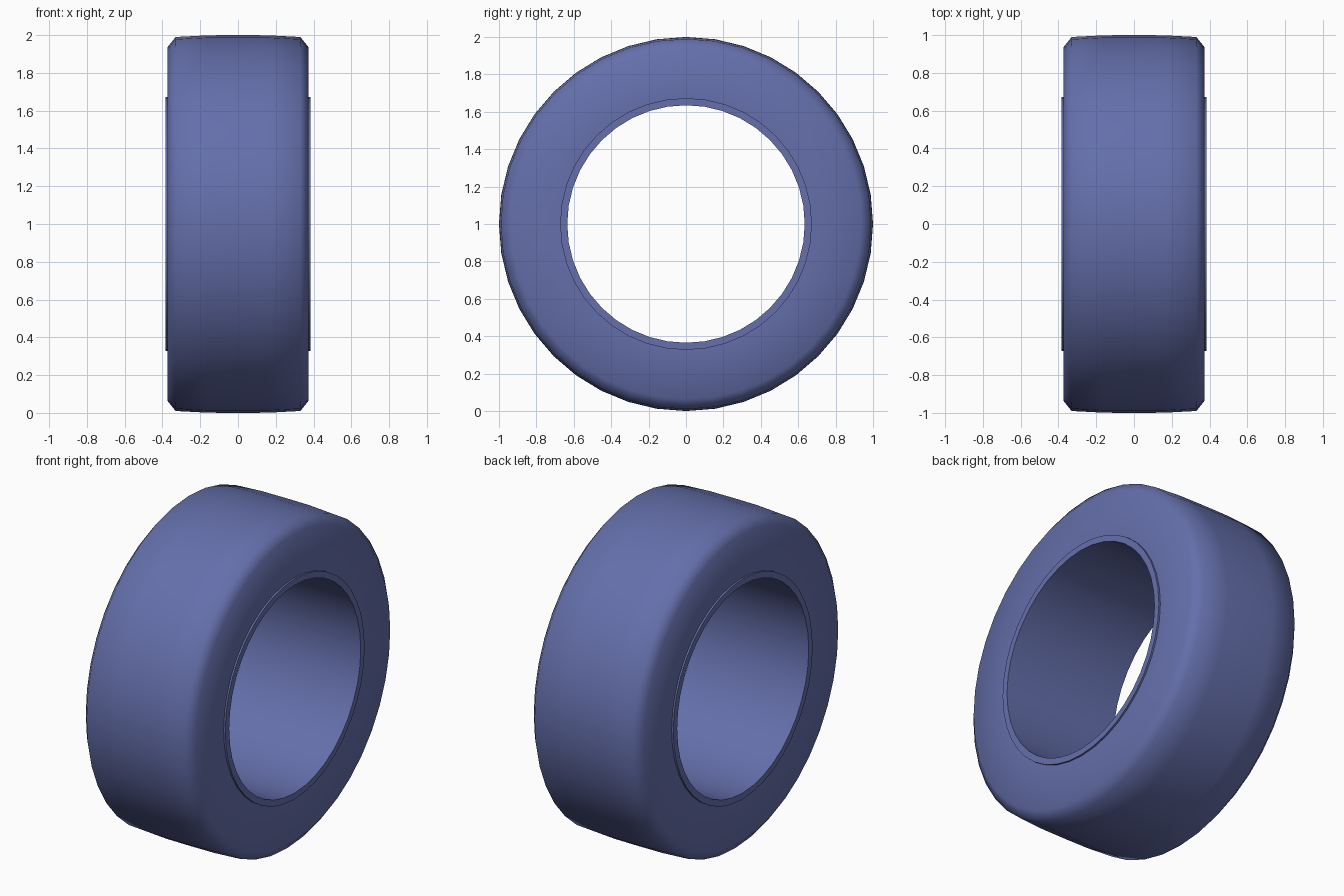
import bpy, bmesh, math

if "Cube" in bpy.data.objects:
    bpy.data.objects.remove(bpy.data.objects["Cube"])

SEGMENTS = 40


def lathe(name, profile):
    """Spin a closed (x, radius) profile around the x axis at z = 1."""
    bm = bmesh.new()
    rings = []
    for i in range(SEGMENTS):
        a = 2 * math.pi * i / SEGMENTS
        rings.append([bm.verts.new((x, r * math.sin(a), 1 + r * math.cos(a)))
                      for x, r in profile])
    n = len(profile)
    for i, ring in enumerate(rings):
        nxt = rings[(i + 1) % SEGMENTS]
        for j in range(n):
            k = (j + 1) % n
            bm.faces.new((ring[j], ring[k], nxt[k], nxt[j]))
    bmesh.ops.recalc_face_normals(bm, faces=bm.faces)
    mesh = bpy.data.meshes.new(name)
    bm.to_mesh(mesh)
    bm.free()
    obj = bpy.data.objects.new(name, mesh)
    bpy.context.collection.objects.link(obj)
    mat = bpy.data.materials.get("blue") or bpy.data.materials.new("blue")
    mat.diffuse_color = (0.13, 0.16, 0.41, 1)
    mat.use_nodes = True
    mat.node_tree.nodes["Principled BSDF"].inputs["Base Color"].default_value = mat.diffuse_color
    mesh.materials.append(mat)
    bpy.ops.object.select_all(action='DESELECT')
    obj.select_set(True)
    bpy.context.view_layer.objects.active = obj
    bpy.ops.object.shade_smooth_by_angle(angle=math.radians(60))
    return obj


def mirrored(half):
    """Complete a half profile running outwards from the centre line."""
    return [(-x, r) for x, r in reversed(half) if x > 0] + half


# Tyre with bead lips and open bore: crown, shoulder, sidewall, bead, bore
half = [(0, 1.0), (0.16, 0.999), (0.33, 0.99), (0.373, 0.937),
        (0.374, 0.673), (0.385, 0.673), (0.385, 0.635)]
lathe("tyre", mirrored(half))
